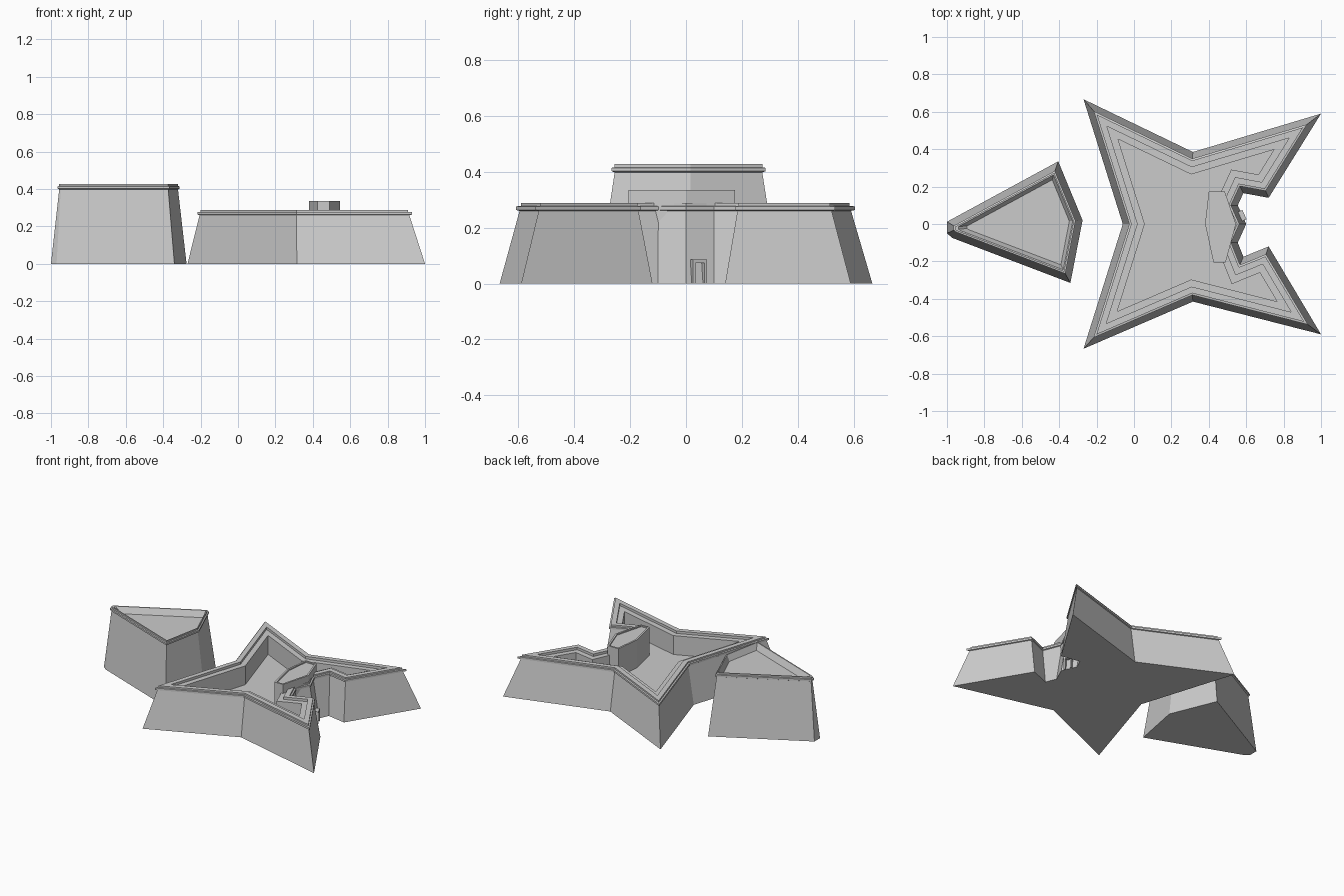
import bpy, bmesh, math
from mathutils import Vector, Matrix

if "Cube" in bpy.data.objects:
    bpy.data.objects.remove(bpy.data.objects["Cube"])


def inset(poly, d):
    """Mitred inward offset of a counter-clockwise outline."""
    pts = [Vector(p) for p in poly]
    out = []
    for i, p in enumerate(pts):
        a = (p - pts[i - 1]).normalized()
        b = (pts[(i + 1) % len(pts)] - p).normalized()
        na, nb = Vector((-a.y, a.x)), Vector((-b.y, b.x))
        out.append(p + (na + nb) * (d / (1 + na.dot(nb))))
    return out


def stacked(name, poly, profile, centre=(0, 0)):
    """Loft an outline through (inset, height, scale) steps, capped at both ends."""
    bm = bmesh.new()
    c = Vector(centre)
    rings = []
    for d, z, s in profile:
        ring = [c + (p - c) * s for p in inset(poly, d)]
        rings.append([bm.verts.new((p.x, p.y, z)) for p in ring])
    n = len(poly)
    for lo, hi in zip(rings, rings[1:]):
        for i in range(n):
            j = (i + 1) % n
            bm.faces.new((lo[i], lo[j], hi[j], hi[i]))
    bm.faces.new(rings[0][::-1])
    bm.faces.new(rings[-1])
    return finish(name, bm)


def finish(name, bm):
    me = bpy.data.meshes.new(name)
    bm.to_mesh(me)
    bm.free()
    ob = bpy.data.objects.new(name, me)
    bpy.context.collection.objects.link(ob)
    return ob


# Star-shaped rampart: sloped wall, cornice, parapet, walkway, sunken courtyard
star = [(.60, 0), (.555, .10), (.585, .165), (.72, .14), (1.0, .59),
        (.315, .385), (-.27, .667), (-.06, 0), (-.27, -.667), (.315, -.415),
        (1.0, -.59), (.72, -.12), (.585, -.175), (.555, -.10)]
stacked("star_rampart", star, [
    (0, 0, 1), (.040, .26, 1), (.033, .263, 1), (.033, .276, 1),
    (.043, .278, 1), (.043, .289, 1), (.076, .289, 1), (.076, .272, 1),
    (.112, .272, 1), (.112, .14, 1)])

# Gatehouse block rising above the rampart, with a shallow rim
keep = [(.545, 0), (.485, .175), (.40, .175), (.38, 0), (.425, -.205), (.49, -.205)]
stacked("gatehouse", keep, [
    (0, .13, 1), (0, .335, 1), (.012, .335, 1), (.012, .327, 1)])

# Detached outwork with blunt nose, cornice and dished top
outwork = [(-1.0, .012), (-1.0, -.05), (-.97, -.075), (-.34, -.315),
           (-.275, .02), (-.405, .335)]
stacked("outwork", outwork, [
    (0, 0, 1), (.044, .398, 1), (.036, .402, 1), (.036, .414, 1),
    (.044, .416, 1), (.044, .427, 1), (.044, .427, .96), (.044, .385, .86)],
    centre=(-.5, .01))

# Gate frame: two jambs and a lintel set against the gate wall
turn = math.atan2(.41, .91)
gate = Matrix.Translation((.568, .04, 0)) @ Matrix.Rotation(turn, 4, 'Z')
bm = bmesh.new()
for y, z, w, h in ((-.022, .037, .01, .074), (.022, .037, .01, .074), (0, .08, .054, .012)):
    m = gate @ Matrix.Translation((0, y, z)) @ Matrix.Diagonal((.05, w, h, 1))
    bmesh.ops.create_cube(bm, size=1, matrix=m)
finish("gate_frame", bm)
